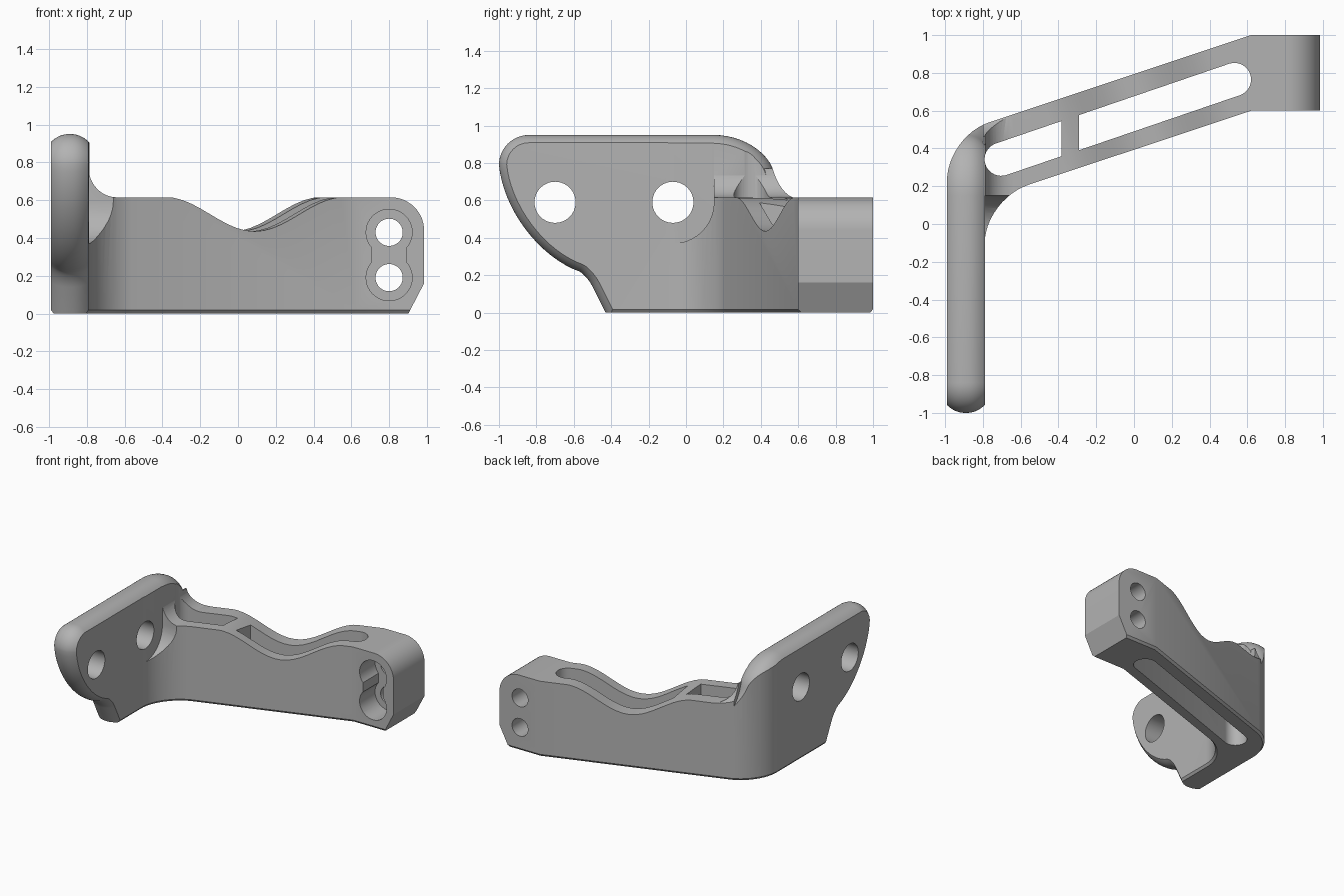
import bpy, bmesh, math
from mathutils import Vector, Matrix

if "Cube" in bpy.data.objects:
    bpy.data.objects.remove(bpy.data.objects["Cube"])

AXES = {"X": lambda u, v, d: (d, u, v),
        "Y": lambda u, v, d: (u, d, v),
        "Z": lambda u, v, d: (u, v, d)}


def conic(a, c, b, n=12, w=0.707):
    """Rounded corner from a to b around control point c."""
    pts = []
    for i in range(n + 1):
        t = i / n
        k = ((1 - t) ** 2, 2 * w * t * (1 - t), t * t)
        pts.append(tuple((k[0] * a[j] + k[1] * c[j] + k[2] * b[j]) / sum(k) for j in (0, 1)))
    return pts


def inset(pts, amount):
    """Move a closed outline inward along its mitred normals."""
    area = sum(p[0] * q[1] - q[0] * p[1] for p, q in zip(pts, pts[1:] + pts[:1]))
    sign = 1 if area > 0 else -1
    result = []
    for i, p in enumerate(pts):
        p = Vector(p)
        e1 = (p - Vector(pts[i - 1])).normalized()
        e2 = (Vector(pts[(i + 1) % len(pts)]) - p).normalized()
        n1, n2 = Vector((-e1.y, e1.x)), Vector((-e2.y, e2.x))
        result.append(p + (n1 + n2) * sign * amount / max(1 + n1.dot(n2), 0.3))
    return result


def prism(name, outline, axis, layers):
    """Loft an outline along an axis; layers are (depth, inset) pairs."""
    bm = bmesh.new()
    rings = [[bm.verts.new(AXES[axis](p[0], p[1], d)) for p in inset(outline, s)]
             for d, s in layers]
    n = len(outline)
    for r, q in zip(rings, rings[1:]):
        for i in range(n):
            bm.faces.new((r[i], r[(i + 1) % n], q[(i + 1) % n], q[i]))
    bm.faces.new(rings[0])
    bm.faces.new(rings[-1])
    bmesh.ops.recalc_face_normals(bm, faces=bm.faces)
    mesh = bpy.data.meshes.new(name)
    bm.to_mesh(mesh)
    bm.free()
    ob = bpy.data.objects.new(name, mesh)
    bpy.context.collection.objects.link(ob)
    return ob


def circle(u, v, r, n=40):
    return [(u + r * math.cos(math.tau * i / n), v + r * math.sin(math.tau * i / n))
            for i in range(n)]


def rect(u0, u1, v0, v1):
    return [(u0, v0), (u1, v0), (u1, v1), (u0, v1)]


def combine(ob, tool, operation):
    """Apply a boolean and discard the tool."""
    tool.hide_render = True
    mod = ob.modifiers.new("cut", "BOOLEAN")
    mod.object, mod.operation, mod.solver = tool, operation, "EXACT"
    bpy.context.view_layer.objects.active = ob
    bpy.ops.object.modifier_apply(modifier=mod.name)
    bpy.data.objects.remove(tool)


# Plan of the whole bracket, with a small chamfer round the foot
plan = ([(-0.99, -1.1), (-0.79, -1.1)]
        + conic((-0.79, -0.1), (-0.79, 0.13), (-0.56, 0.207))
        + [(0.62, 0.6), (1.1, 0.6), (1.1, 1.0), (0.62, 1.0)]
        + conic((-0.77, 0.537), (-0.99, 0.463), (-0.99, 0.23)))
bracket = prism("bracket", plan, "Z", [(0, 0.015), (0.018, 0), (1.1, 0)])

# Mounting plate: side profile with a domed rim
back_curve = (conic((0.58, 0.615), (0.51, 0.62), (0.47, 0.75))
              + conic((0.47, 0.75), (0.42, 0.95), (0.15, 0.95))[1:])
plate_side = ([(-0.38, -0.1), (0.7, -0.1), (0.7, 0.615)] + back_curve
              + conic((-0.84, 0.95), (-1, 0.95), (-1, 0.79))
              + conic((-1, 0.79), (-0.96, 0.36), (-0.57, 0.22), 16)[1:]
              + conic((-0.57, 0.22), (-0.53, 0.2), (-0.5, 0.14), 6)[1:])
steps = [i / 8 for i in range(-8, 9)]
envelope = prism("plate", plate_side, "X",
                 [(-0.89 + 0.104 * u, 0.045 * abs(u) ** 2.3) for u in steps])

# Arm: front profile with a fillet into the plate and a rounded end
arm_front = ([(-0.8, -0.1), (0.85, -0.1), (0.985, 0.16)]
             + conic((0.985, 0.44), (0.985, 0.615), (0.81, 0.615))
             + conic((-0.64, 0.615), (-0.79, 0.615), (-0.79, 0.77))
             + [(-0.8, 0.77)])
arm = prism("arm", arm_front, "Y", [(-0.2, 0), (1.2, 0)])
back_cut = prism("back_cut", back_curve + [(0.15, 1.2), (0.8, 1.2), (0.8, 0.616)], "X",
                 [(-1.2, 0), (-0.5, 0)])
combine(arm, back_cut, "DIFFERENCE")

# Shallow dip across the arm, square to its slope
dip = [(s / 20, 0.435 + 0.091 * (1 - math.cos(math.pi * s / 10))) for s in range(-10, 11)]
dip_cut = prism("dip_cut", dip + [(0.5, 0.9), (-0.5, 0.9)], "Y", [(-0.45, 0), (0.45, 0)])
dip_cut.data.transform(Matrix.Translation((0.03, 0.6, 0))
                       @ Matrix.Rotation(math.atan(1 / 3), 4, "Z"))
combine(arm, dip_cut, "DIFFERENCE")
combine(envelope, arm, "UNION")
combine(bracket, envelope, "INTERSECT")

# Long slot through the arm, interrupted by a web
ends = (Vector((-0.703, 0.343)), Vector((0.532, 0.765)))
slope = math.atan2(*(ends[1] - ends[0]).yx)
slot = []
for centre, start in zip(ends, (math.pi / 2, -math.pi / 2)):
    for i in range(17):
        a = slope + start + math.pi * i / 16
        slot.append((centre.x + 0.088 * math.cos(a), centre.y + 0.088 * math.sin(a)))
slot_cut = prism("slot_cut", slot, "Z", [(-0.2, 0), (1.3, 0)])
web = prism("web", rect(-0.385, -0.29, 0.2, 0.8), "Z", [(0.25, 0), (1.4, 0)])
combine(slot_cut, web, "DIFFERENCE")
combine(bracket, slot_cut, "DIFFERENCE")

# Plate holes, and clearance for a fastener head beside the arm
for y in (-0.7, -0.07):
    combine(bracket, prism("plate_hole", circle(y, 0.59, 0.11), "X",
                           [(-1.2, 0), (-0.6, 0)]), "DIFFERENCE")
clearance = [p for p in circle(-0.07, 0.59, 0.22) if p[1] < 0.589]
clearance += [(0.15, 0.59), (0.15, 1.2), (-0.29, 1.2), (-0.29, 0.59)]
combine(bracket, prism("clearance", clearance, "X", [(-0.788, 0), (-0.4, 0)]), "DIFFERENCE")

# End holes with a joined counterbore from the front
for z in (0.19, 0.43):
    combine(bracket, prism("end_hole", circle(0.8, z, 0.072), "Y",
                           [(0.4, 0), (1.2, 0)]), "DIFFERENCE")
    combine(bracket, prism("counterbore", circle(0.8, z, 0.122), "Y",
                           [(0.4, 0), (0.8, 0)]), "DIFFERENCE")
combine(bracket, prism("counterbore_link", rect(0.71, 0.89, 0.2, 0.42), "Y",
                       [(0.4, 0), (0.8, 0)]), "DIFFERENCE")

# Single grey finish
grey = bpy.data.materials.new("mid_grey")
grey.use_nodes = True
colour = (0.45, 0.45, 0.45, 1)
grey.diffuse_color = colour
grey.node_tree.nodes["Principled BSDF"].inputs["Base Color"].default_value = colour
bracket.data.materials.clear()
bracket.data.materials.append(grey)
for face in bracket.data.polygons:
    face.material_index = 0

bpy.ops.object.select_all(action="DESELECT")
bracket.select_set(True)
bpy.context.view_layer.objects.active = bracket
bpy.ops.object.shade_smooth_by_angle(angle=math.radians(25))
